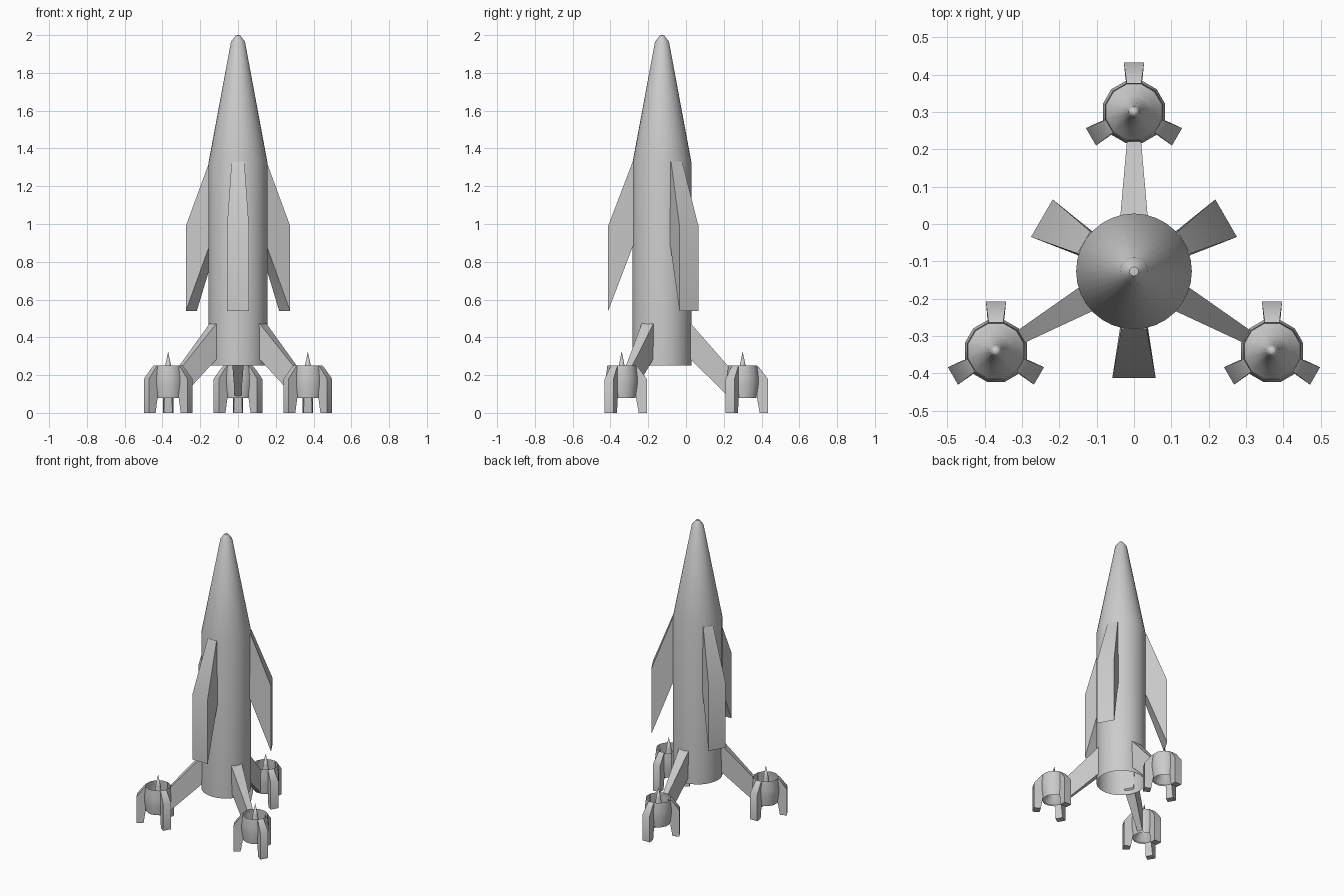
import bpy, bmesh, math
from mathutils import Vector

if "Cube" in bpy.data.objects:
    bpy.data.objects.remove(bpy.data.objects["Cube"])

CY = -0.127                      # centre of the hull in y


def finish(bm, name, angle=40):
    bmesh.ops.remove_doubles(bm, verts=bm.verts, dist=1e-5)
    bmesh.ops.recalc_face_normals(bm, faces=bm.faces)
    me = bpy.data.meshes.new(name)
    bm.to_mesh(me)
    bm.free()
    ob = bpy.data.objects.new(name, me)
    bpy.context.collection.objects.link(ob)
    bpy.ops.object.select_all(action='DESELECT')
    bpy.context.view_layer.objects.active = ob
    ob.select_set(True)
    bpy.ops.object.shade_smooth_by_angle(angle=math.radians(angle))
    return ob


def lathe(name, profile, sides, centre, start=0.0, angle=40):
    """Open surface of revolution from (radius, z) points."""
    bm = bmesh.new()
    rings = []
    for r, z in profile:
        rings.append([bm.verts.new((centre[0] + r * math.cos(start + k * math.tau / sides),
                                    centre[1] + r * math.sin(start + k * math.tau / sides), z))
                      for k in range(sides)])
    for a, b in zip(rings, rings[1:]):
        for k in range(sides):
            j = (k + 1) % sides
            bm.faces.new((a[k], a[j], b[j], b[k]))
    bmesh.ops.dissolve_degenerate(bm, dist=1e-6, edges=bm.edges)
    return finish(bm, name, angle)


def blade(name, outline, centre, deg):
    """Radial slab from (radius, z, half width) points, turned to an angle."""
    a = math.radians(deg)
    out = Vector((math.cos(a), math.sin(a), 0))
    side = Vector((-math.sin(a), math.cos(a), 0))
    base = Vector((centre[0], centre[1], 0))
    bm = bmesh.new()
    rows = [[bm.verts.new(base + out * r + side * w * s + Vector((0, 0, z)))
             for r, z, w in outline] for s in (-1, 1)]
    bm.faces.new(rows[0])
    bm.faces.new(rows[1][::-1])
    n = len(outline)
    for k in range(n):
        j = (k + 1) % n
        bm.faces.new((rows[0][k], rows[0][j], rows[1][j], rows[1][k]))
    return finish(bm, name)


# Hull with open tail and blunt nose
lathe("hull", [(0.155, 0.25), (0.155, 1.33), (0.037, 1.965), (0.012, 1.998), (0, 2.0)],
      32, (0, CY))

# Upper fins, flaring outwards
for i, deg in enumerate((-90, 30, 150)):
    blade(f"upper_fin_{i}", [(0.145, 1.33, 0.034), (0.155, 1.33, 0.034), (0.285, 0.99, 0.058),
                             (0.285, 0.54, 0.058), (0.155, 0.88, 0.038), (0.145, 0.89, 0.038)],
          (0, CY), deg)

# Legs and engine pods
for i, deg in enumerate((90, -30, 210)):
    a = math.radians(deg)
    pod = (0.427 * math.cos(a), CY + 0.427 * math.sin(a))
    blade(f"leg_{i}", [(0.145, 0.48, 0.036), (0.155, 0.47, 0.036), (0.348, 0.25, 0.019),
                       (0.348, 0.09, 0.017), (0.155, 0.28, 0.032), (0.145, 0.29, 0.032)],
          (0, CY), deg)

    # Pod shell, open at both ends
    lathe(f"pod_shell_{i}", [(0.076, 0.08), (0.086, 0.15), (0.086, 0.19), (0.079, 0.25)],
          12, pod, math.radians(15))
    # Spike with a flared base that fills the shell
    lathe(f"pod_spike_{i}", [(0, 0.325), (0.016, 0.25), (0.025, 0.18), (0.045, 0.13), (0.077, 0.09)],
          12, pod, math.radians(15), 60)
    # Landing fins
    for j, fin in enumerate((90, -30, 210)):
        blade(f"pod_fin_{i}_{j}", [(0.076, 0.25, 0.02), (0.088, 0.24, 0.021), (0.133, 0.18, 0.027),
                                   (0.133, 0, 0.027), (0.09, 0, 0.023), (0.076, 0.08, 0.02)],
              pod, fin)
